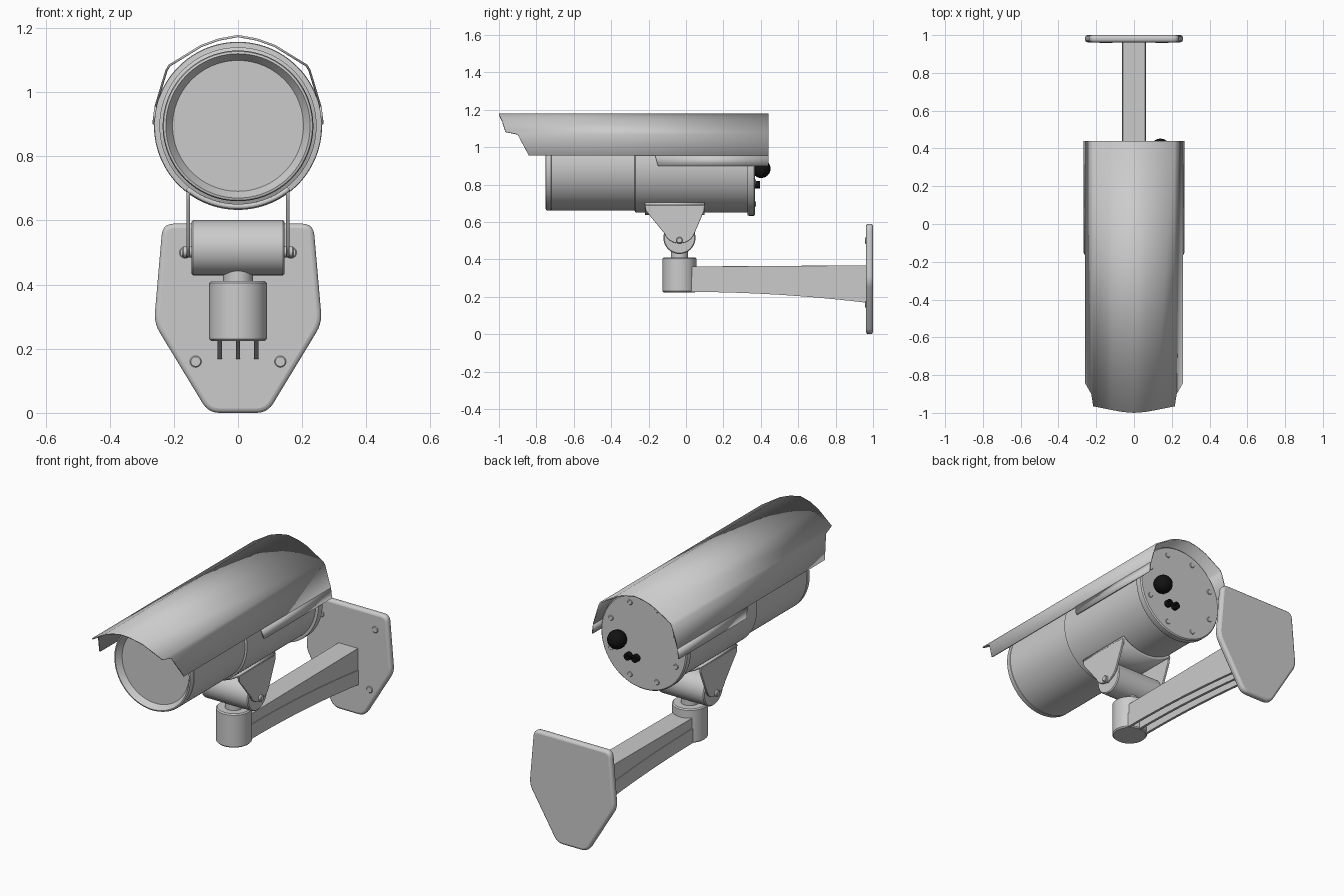
import bpy, bmesh, math
from mathutils import Vector, Matrix

if "Cube" in bpy.data.objects:
    bpy.data.objects.remove(bpy.data.objects["Cube"])


def material(name, colour):
    m = bpy.data.materials.new(name)
    m.use_nodes = True
    m.diffuse_color = (*colour, 1)
    m.node_tree.nodes["Principled BSDF"].inputs["Base Color"].default_value = (*colour, 1)
    return m


GREY = material("painted grey metal", (0.6, 0.6, 0.6))
BLACK = material("black rubber", (0.006, 0.006, 0.006))
AXIS_Z = 0.895      # height of the housing axis
PIVOT_Y = -0.035    # line of the swivel


def finish(name, bm, mat=GREY, angle=35, bevel=0, shell=0, offset=0):
    bmesh.ops.recalc_face_normals(bm, faces=bm.faces)
    mesh = bpy.data.meshes.new(name)
    bm.to_mesh(mesh)
    bm.free()
    mesh.materials.append(mat)
    ob = bpy.data.objects.new(name, mesh)
    bpy.context.collection.objects.link(ob)
    if shell:
        mod = ob.modifiers.new("shell", "SOLIDIFY")
        mod.thickness, mod.offset = shell, offset
    if bevel:
        mod = ob.modifiers.new("round", "BEVEL")
        mod.width, mod.segments = bevel, 3
        mod.limit_method, mod.angle_limit = "ANGLE", math.radians(40)
    bpy.ops.object.select_all(action="DESELECT")
    ob.select_set(True)
    bpy.context.view_layer.objects.active = ob
    bpy.ops.object.shade_smooth_by_angle(angle=math.radians(angle))
    return ob


def lathe(name, profile, axis, centre, steps=64, **kw):
    """Spin (radius, distance along axis) points around the axis."""
    bm = bmesh.new()
    verts = [bm.verts.new((r, 0, d)) for r, d in profile]
    edges = [bm.edges.new(pair) for pair in zip(verts, verts[1:])]
    bmesh.ops.spin(bm, geom=verts + edges, axis=(0, 0, 1), cent=(0, 0, 0),
                   angle=math.tau, steps=steps, use_merge=True)
    bmesh.ops.remove_doubles(bm, verts=bm.verts, dist=1e-5)
    turn = Vector((0, 0, 1)).rotation_difference(Vector(axis)).to_matrix().to_4x4()
    bm.transform(Matrix.Translation(centre) @ turn)
    return finish(name, bm, **kw)


def rod(name, r, length, axis, centre, soft=0.004, steps=48, **kw):
    profile = [(0, 0), (r - soft, 0), (r, soft), (r, length - soft), (r - soft, length), (0, length)]
    return lathe(name, profile, axis, centre, steps, **kw)


def prism(name, outline, direction, **kw):
    """Extrude a closed outline of 3D points."""
    bm = bmesh.new()
    face = bm.faces.new([bm.verts.new(p) for p in outline])
    ext = bmesh.ops.extrude_face_region(bm, geom=[face])["geom"]
    bmesh.ops.translate(bm, vec=direction, verts=[g for g in ext if isinstance(g, bmesh.types.BMVert)])
    bm.faces.ensure_lookup_table()
    return finish(name, bm, **kw)


def sheet(name, rows, **kw):
    """Quad strip between equally long rows of points."""
    bm = bmesh.new()
    grid = [[bm.verts.new(p) for p in row] for row in rows]
    for a, b in zip(grid, grid[1:]):
        for i in range(len(a) - 1):
            bm.faces.new((a[i], a[i + 1], b[i + 1], b[i]))
    bmesh.ops.remove_doubles(bm, verts=bm.verts, dist=1e-5)
    return finish(name, bm, **kw)


# Housing: recessed window, front lip, two barrel sections and rear flange
lathe("housing", [(0, -0.72), (0.204, -0.72), (0.225, -0.75), (0.232, -0.748), (0.235, -0.74),
                  (0.235, -0.722), (0.232, -0.72), (0.235, -0.718), (0.235, -0.275),
                  (0.245, -0.27), (0.245, 0.328), (0.26, 0.33), (0.262, 0.336),
                  (0.262, 0.364), (0.256, 0.37), (0, 0.37)],
      (0, 1, 0), (0, 0, AXIS_Z), steps=96, angle=25)

# Rear cover screws
for i in range(8):
    a = math.tau * (i + 0.5) / 8
    rod("rear_screw", 0.014, 0.006, (0, 1, 0),
        (0.215 * math.cos(a), 0.368, AXIS_Z + 0.215 * math.sin(a)), 0.002, 16)

# Cable gland and two small sockets on the rear cover
ball = [(0.05 * math.sin(t * math.pi / 16), 0.05 * math.cos(t * math.pi / 16)) for t in range(17)]
lathe("cable_gland", ball, (0, 1, 0), (0.14, 0.402, 0.885), 32, mat=BLACK)
for x in (0.04, 0.085):
    lathe("rear_socket", [(0, 0.01), (0.01, 0.01), (0.01, 0.03), (0.02, 0.03), (0.02, 0)],
          (0, 1, 0), (x, 0.365, 0.8), 24, mat=BLACK)

# Sun shield: folded roof with a curved visor, plus lower side skirts
half = [(0.257, 0.955, -0.84), (0.223, 1.068, -0.9), (0.214, 1.083, -0.965),
        (0.115, 1.144, -0.985), (0.06, 1.164, -0.995)]
fold = [(-x, z, y) for x, z, y in half] + [(0, 1.175, -1.0)] + half[::-1]
sheet("sun_shield", [[(x, y, z) for x, z, y in fold], [(x, 0.44, z) for x, z, y in fold]],
      shell=0.007, angle=30)
for s in (-1, 1):
    sheet("shield_skirt", [[(s * 0.257, -0.165, 0.955), (s * 0.264, -0.15, 0.9)],
                           [(s * 0.257, 0.44, 0.955), (s * 0.264, 0.44, 0.9)]], shell=0.007)

# Saddle under the housing
arc = [math.radians(-39 + 78 * i / 24) for i in range(25)]
sheet("saddle", [[(0.252 * math.sin(a), y, AXIS_Z - 0.252 * math.cos(a)) for a in arc]
                 for y in (-0.22, 0.1)], shell=0.014)

# Yoke ears with pivot bolts
tip = [math.radians(200 + 140 * i / 12) for i in range(13)]
ear = [(0.1, 0.69), (-0.22, 0.69), (-0.215, 0.66)]
ear += [(PIVOT_Y + 0.085 * math.cos(a), 0.565 + 0.08 * math.sin(a)) for a in tip] + [(0.097, 0.66)]
for s in (-1, 1):
    prism("yoke_ear", [(s * 0.149, y, z) for y, z in ear], (s * 0.012, 0, 0), bevel=0.003)
    rod("pivot_bolt", 0.017, 0.034, (s, 0, 0), (s * 0.14, PIVOT_Y, 0.502), steps=24)

# Swivel barrel, neck and post
rod("swivel_barrel", 0.086, 0.29, (1, 0, 0), (-0.145, PIVOT_Y, 0.515), 0.005)
rod("swivel_neck", 0.046, 0.08, (0, 0, 1), (0, PIVOT_Y, 0.38))
rod("swivel_post", 0.09, 0.187, (0, 0, 1), (0, PIVOT_Y, 0.224), 0.006)

# Arm: solid top with three curved webs below
ys = [0.02 + 0.95 * i / 16 for i in range(17)]


def underside(y):
    return 0.226 - 0.062 * max(0, y) ** 2


prism("arm_top", [(-0.06, y, z) for y, z in
                  [(0.02, 0.362), (0.97, 0.368)] + [(y, underside(y) + 0.055) for y in ys[::-1]]],
      (0.12, 0, 0), bevel=0.002)
for x in (-0.064, -0.007, 0.05):
    web = [(x, y, underside(y) + 0.08) for y in ys] + [(x, y, underside(y)) for y in ys[::-1]]
    prism("arm_web", web, (0.014, 0, 0))

# Wall plate: hexagon with rounded corners and rounded edges
corners = [Vector(c) for c in ((-0.235, 0.59), (-0.262, 0.28), (-0.092, 0.0),
                               (0.092, 0.0), (0.262, 0.28), (0.235, 0.59))]
outline = []
for i, c in enumerate(corners):
    a = c + (corners[i - 1] - c).normalized() * 0.035
    b = c + (corners[(i + 1) % 6] - c).normalized() * 0.035
    for k in range(6):
        t = k / 5
        p = a * (1 - t) ** 2 + c * 2 * t * (1 - t) + b * t * t
        outline.append((p.x, 0.962, p.y))
prism("wall_plate", outline, (0, 0.038, 0), bevel=0.014)
for s in (-1, 1):
    for x, z in ((0.132, 0.16), (0.165, 0.5)):
        rod("wall_screw", 0.018, 0.042, (0, 1, 0), (s * x, 0.957, z), 0.003, 24)
